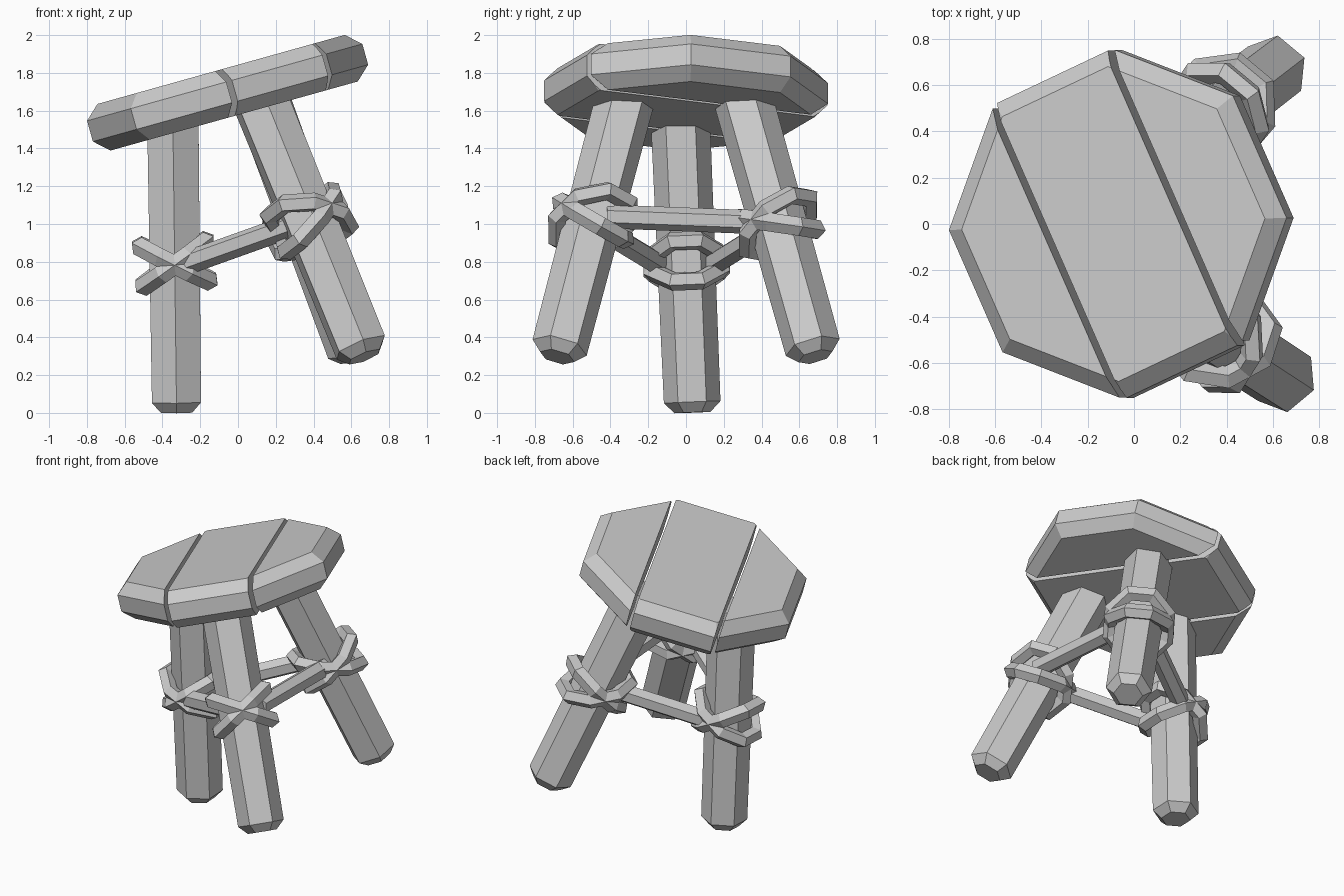
import bpy, bmesh, math
from mathutils import Vector, Matrix

cube = bpy.data.objects.get("Cube")
if cube:
    bpy.data.objects.remove(cube, do_unlink=True)

grey = bpy.data.materials.new("plain_grey")
grey.use_nodes = True
grey.diffuse_color = (0.6, 0.6, 0.6, 1)
grey.node_tree.nodes["Principled BSDF"].inputs["Base Color"].default_value = (0.6, 0.6, 0.6, 1)


def finish(bm, name, matrix):
    bmesh.ops.recalc_face_normals(bm, faces=bm.faces)
    mesh = bpy.data.meshes.new(name)
    bm.to_mesh(mesh)
    bm.free()
    mesh.materials.append(grey)
    obj = bpy.data.objects.new(name, mesh)
    obj.matrix_world = matrix
    bpy.context.collection.objects.link(obj)


def turned(profile, sides, spin):
    """Solid of stacked polygons from (radius, height) pairs."""
    bm = bmesh.new()
    rings = [[bm.verts.new((r * math.cos(spin + math.tau * i / sides),
                            r * math.sin(spin + math.tau * i / sides), z))
              for i in range(sides)] for r, z in profile]
    for low, high in zip(rings, rings[1:]):
        for i in range(sides):
            j = (i + 1) % sides
            bm.faces.new((low[i], low[j], high[j], high[i]))
    bm.faces.new(rings[0])
    bm.faces.new(rings[-1])
    return bm


def frame(origin, axis, side):
    """Matrix with z along axis and x as close to side as possible."""
    z = Vector(axis).normalized()
    y = z.cross(Vector(side)).normalized()
    m = Matrix((y.cross(z), y, z)).transposed().to_4x4()
    m.translation = origin
    return m


# Seat: a tilted octagon split into three planks
seat_frame = (Matrix.Translation((-0.055, 0, 1.695))
              @ Matrix.Rotation(math.radians(-15.6), 4, 'Y'))
seat_profile = [(0.68, -0.128), (0.757, -0.057), (0.757, 0.057), (0.68, 0.128)]
grain = math.radians(24.5)
across = Vector((math.cos(grain), math.sin(grain), 0))
split = 0.287


def plank(name, low, high):
    bm = turned(seat_profile, 8, math.radians(2))
    for limit, sign in ((low, -1), (high, 1)):
        if limit is None:
            continue
        cut = bmesh.ops.bisect_plane(bm, geom=bm.verts[:] + bm.edges[:] + bm.faces[:],
                                     plane_co=across * limit, plane_no=across * sign,
                                     clear_outer=True)
        edges = [e for e in cut["geom_cut"] if isinstance(e, bmesh.types.BMEdge)]
        bmesh.ops.contextual_create(bm, geom=edges)
    finish(bm, name, seat_frame)


plank("seat_plank_low", None, -split - 0.016)
plank("seat_plank_middle", -split + 0.012, split - 0.016)
plank("seat_plank_high", split + 0.012, None)


# Rope loop: an oval ring with a five-sided section
def rope_loop(name, matrix):
    sides, section, thick = 8, 5, 0.052
    bm = bmesh.new()
    loops = []
    for i in range(sides):
        a = math.tau * (i + 0.5) / sides
        ring = []
        for k in range(section):
            b = math.tau * k / section
            grow = thick * math.cos(b)
            ring.append(bm.verts.new(((0.222 + grow) * math.cos(a),
                                      (0.196 + grow) * math.sin(a),
                                      thick * math.sin(b))))
        loops.append(ring)
    for i in range(sides):
        p, q = loops[i], loops[(i + 1) % sides]
        for k in range(section):
            n = (k + 1) % section
            bm.faces.new((p[k], q[k], q[n], p[n]))
    finish(bm, name, matrix)


# Legs with two crossed loops; flat leg sides face outwards
def leg(name, foot, top, outward, knot, turn, tilts):
    foot, top = Vector(foot), Vector(top)
    m = frame(foot, top - foot, outward)
    shape = [(0.095, 0), (0.15, 0.055), (0.157, (top - foot).length)]
    finish(turned(shape, 6, math.radians(30)), name, m)
    centre = m @ Matrix.Translation((0, 0, knot)) @ Matrix.Rotation(math.radians(turn), 4, 'Z')
    for label, tilt in zip(("first", "second"), tilts):
        rope_loop(name + "_rope_" + label,
                  centre @ Matrix.Rotation(math.radians(tilt), 4, 'Y'))


leg("low_leg", (-0.325, 0.035, 0.002), (-0.345, -0.03, 1.56), (-1, 0, 0), 0.79, 0, (35, -27))
leg("front_leg", (0.67, -0.682, 0.297), (0.112, -0.32, 1.67), (0.64, -0.77, 0), 0.80, -90, (35, -27))
leg("back_leg", (0.625, 0.685, 0.297), (0.122, 0.30, 1.67), (0.64, 0.77, 0), 0.775, 0, (30, -22))


# Cross bars tying the legs together
def bar(name, start, end):
    start, end = Vector(start), Vector(end)
    shape = [(0.063, 0), (0.063, (end - start).length)]
    finish(turned(shape, 6, 0), name, frame(start, end - start, (0, 0, 1)))


bar("front_bar", (-0.28, -0.15, 0.79), (0.28, -0.48, 0.99))
bar("back_bar", (-0.28, 0.15, 0.79), (0.28, 0.47, 0.99))
bar("high_bar", (0.46, -0.42, 1.04), (0.43, 0.36, 1.01))
